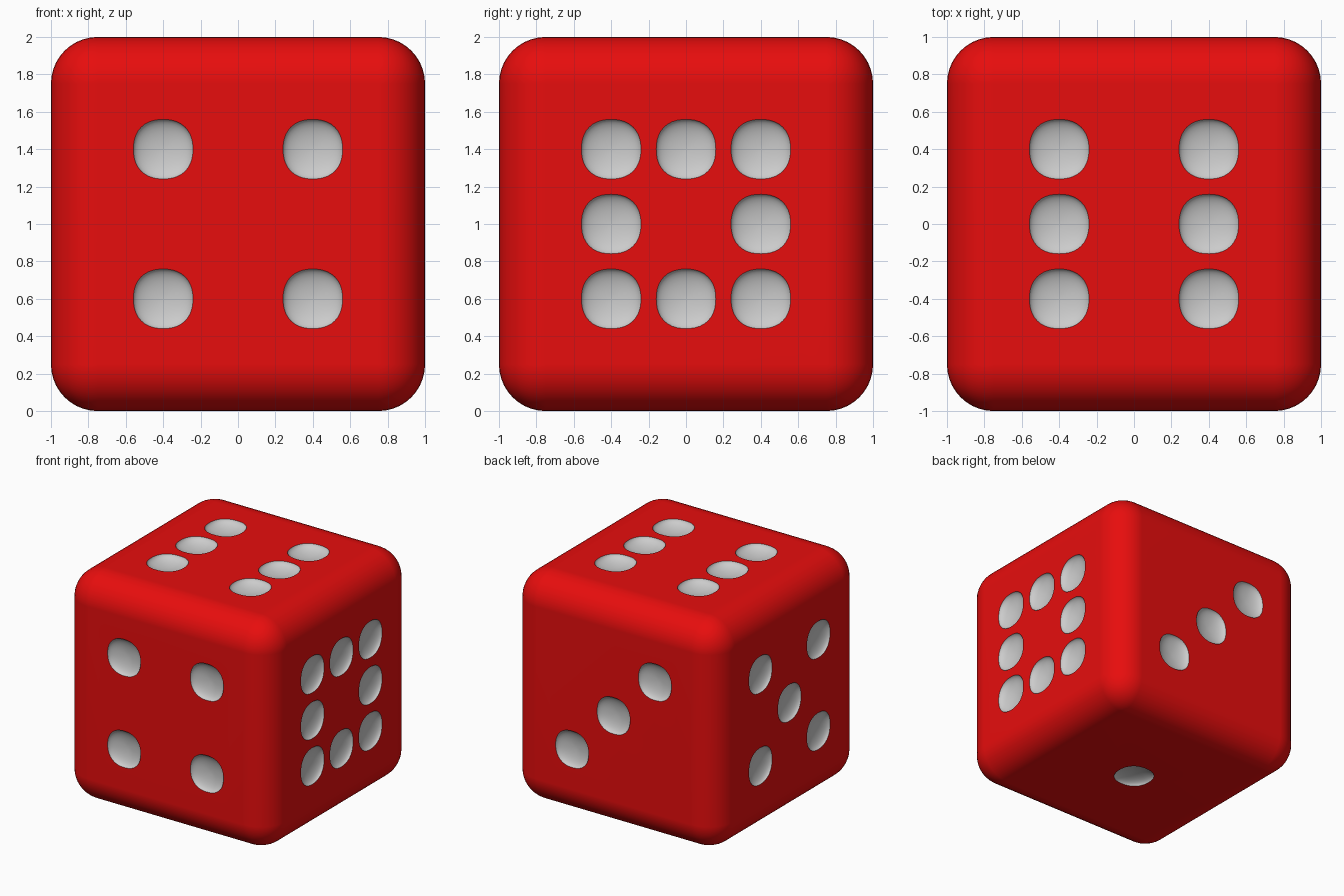
import bpy, bmesh, math
from mathutils import Matrix, Vector

if "Cube" in bpy.data.objects:
    bpy.data.objects.remove(bpy.data.objects["Cube"])

CENTRE = Vector((0, 0, 1))
PIP_R, PIP_DEPTH, STEP, ROUND = 0.16, 0.06, 0.4, 0.25


def material(name, colour):
    m = bpy.data.materials.new(name)
    m.diffuse_color = colour
    m.use_nodes = True
    m.node_tree.nodes["Principled BSDF"].inputs["Base Color"].default_value = m.diffuse_color
    return m


MATS = [material("red", (0.8, 0.004, 0.004, 1)), material("pale_grey", (0.8, 0.8, 0.8, 1))]


def mesh_object(name, bm):
    me = bpy.data.meshes.new(name)
    bm.to_mesh(me)
    bm.free()
    for m in MATS:
        me.materials.append(m)
    ob = bpy.data.objects.new(name, me)
    bpy.context.collection.objects.link(ob)
    return ob


# rounded cube body
bm = bmesh.new()
bmesh.ops.create_cube(bm, size=2, matrix=Matrix.Translation(CENTRE))
bmesh.ops.bevel(bm, geom=bm.edges[:], offset=ROUND, offset_type='OFFSET',
                segments=10, profile=0.5, affect='EDGES')
die = mesh_object("die_body", bm)

# pip layouts: (outward normal, rightward direction, pips as columns and rows)
corners = [(a, b) for a in (-1, 1) for b in (-1, 1)]
sides = [(a, b) for a in (-1, 1) for b in (-1, 0, 1)]
FACES = [
    ((0, -1, 0), (1, 0, 0), corners),
    ((1, 0, 0), (0, 1, 0), sides + [(0, -1), (0, 1)]),
    ((0, 1, 0), (-1, 0, 0), [(-1, -1), (0, 0), (1, 1)]),
    ((-1, 0, 0), (0, -1, 0), corners + [(0, 0)]),
    ((0, 0, 1), (1, 0, 0), sides),
    ((0, 0, -1), (1, 0, 0), [(0, 0)]),
]


def add_pip(bm, n, u, col, row):
    """Flattened, slightly squarish ball set on a face."""
    v = n.cross(u)
    origin = CENTRE + n * 1.004 + u * (col * STEP) + v * (row * STEP)
    ball = bmesh.ops.create_uvsphere(bm, u_segments=40, v_segments=20, radius=1)["verts"]
    for p in ball:
        a = math.atan2(p.co.y, p.co.x)
        k = (abs(math.cos(a)) ** 2.3 + abs(math.sin(a)) ** 2.3) ** (-1 / 2.3)
        x, y, z = p.co.x * k * PIP_R, p.co.y * k * PIP_R, p.co.z * PIP_DEPTH
        p.co = origin + u * x + v * y + n * z


# cutter holding every pip
bm = bmesh.new()
for n, u, pips in FACES:
    for col, row in pips:
        add_pip(bm, Vector(n), Vector(u), col, row)
for f in bm.faces:
    f.material_index = 1
cutter = mesh_object("pip_cutter", bm)
cutter.hide_render = True

# carve the pips
cut = die.modifiers.new("pips", 'BOOLEAN')
cut.operation = 'DIFFERENCE'
cut.solver = 'EXACT'
cut.object = cutter
bpy.context.view_layer.objects.active = die
die.select_set(True)
bpy.ops.object.modifier_apply(modifier=cut.name)
bpy.data.objects.remove(cutter)

# smooth shading with flat faces kept flat
bpy.ops.object.shade_smooth_by_angle(angle=math.radians(35))
wn = die.modifiers.new("weighted_normals", 'WEIGHTED_NORMAL')
wn.keep_sharp = True
